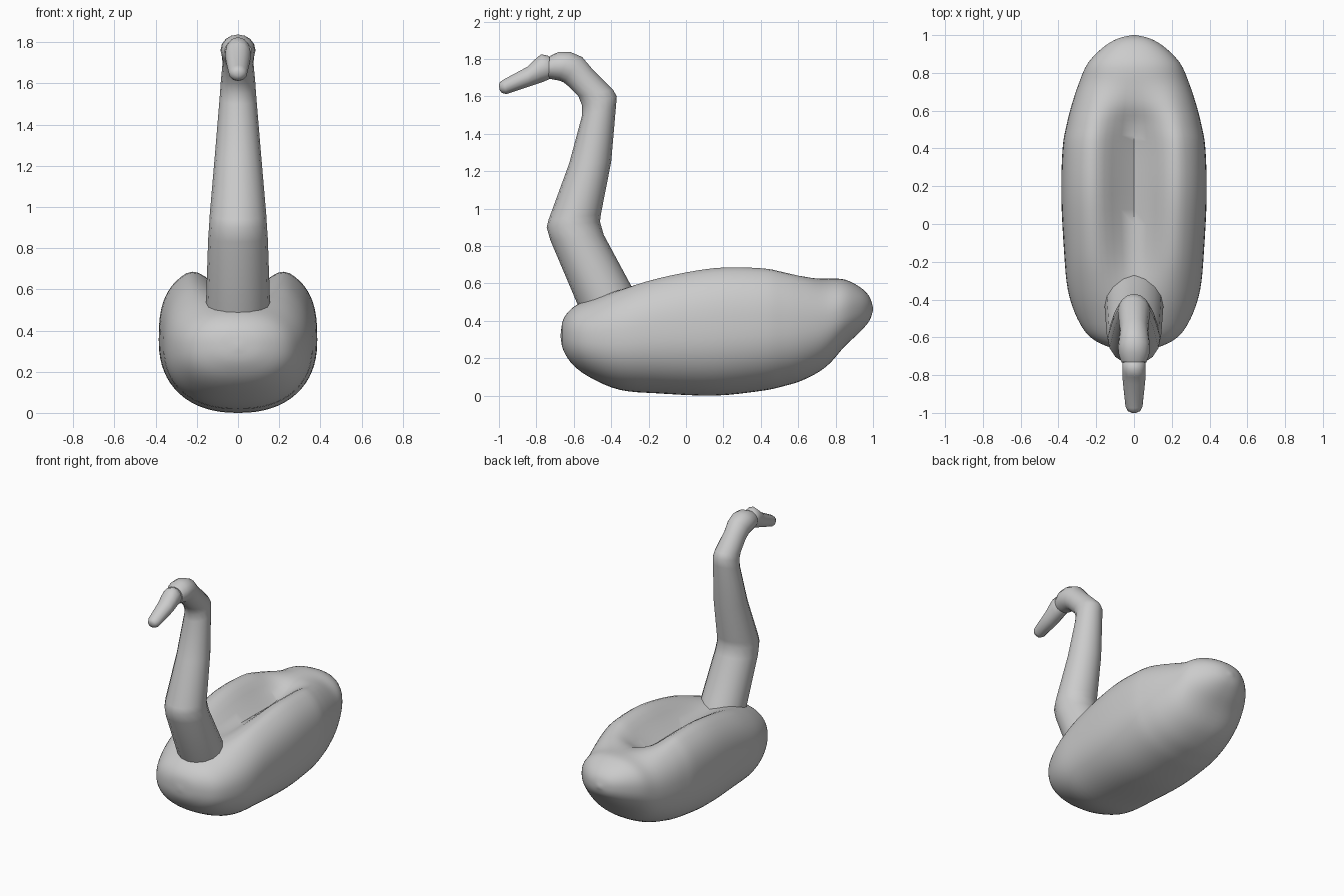
import bpy, bmesh, math


def loft(name, rings, angle=50):
    """Skin a list of equal-length point rings and cap both ends."""
    bm = bmesh.new()
    vr = [[bm.verts.new(p) for p in r] for r in rings]
    n = len(rings[0])
    for a, b in zip(vr, vr[1:]):
        for i in range(n):
            j = (i + 1) % n
            bm.faces.new((a[i], a[j], b[j], b[i]))
    bm.faces.new(vr[0])
    bm.faces.new(vr[-1])
    bmesh.ops.recalc_face_normals(bm, faces=bm.faces)
    me = bpy.data.meshes.new(name)
    bm.to_mesh(me)
    bm.free()
    ob = bpy.data.objects.new(name, me)
    bpy.context.collection.objects.link(ob)
    bpy.ops.object.select_all(action='DESELECT')
    ob.select_set(True)
    bpy.context.view_layer.objects.active = ob
    bpy.ops.object.shade_smooth_by_angle(angle=math.radians(angle))
    return ob


def spline(pts, steps):
    """Catmull-Rom interpolation of tuples of any length."""
    out = []
    for i in range(len(pts) - 1):
        p0, p1, p2 = pts[max(i - 1, 0)], pts[i], pts[i + 1]
        p3 = pts[min(i + 2, len(pts) - 1)]
        for s in range(steps):
            t = s / steps
            out.append(tuple(
                0.5 * (2 * b + (c - a) * t + (2 * a - 5 * b + 4 * c - d) * t * t
                       + (3 * b - a - 3 * c + d) * t ** 3)
                for a, b, c, d in zip(p0, p1, p2, p3)))
    return out + [pts[-1]]


def spow(v, e):
    return math.copysign(abs(v) ** e, v)


# Body: y, half width, bottom z, top z, depth of the hollow along the back
stations = [
    (-0.67, 0.01, 0.31, 0.33, 0), (-0.655, 0.12, 0.24, 0.41, 0),
    (-0.60, 0.23, 0.16, 0.475, 0), (-0.50, 0.30, 0.09, 0.53, 0.01),
    (-0.35, 0.35, 0.03, 0.595, 0.05), (-0.15, 0.37, 0.012, 0.655, 0.12),
    (0.15, 0.385, 0.0, 0.703, 0.17), (0.40, 0.378, 0.025, 0.703, 0.17),
    (0.52, 0.358, 0.05, 0.69, 0.13), (0.63, 0.33, 0.085, 0.67, 0.06),
    (0.75, 0.29, 0.155, 0.635, 0.01), (0.85, 0.245, 0.265, 0.62, 0),
    (0.93, 0.17, 0.34, 0.58, 0), (0.98, 0.09, 0.40, 0.53, 0),
    (1.00, 0.01, 0.455, 0.47, 0)]


def body_ring(y, w, zb, zt, dent, n=64):
    mid, h = (zb + zt) / 2, (zt - zb) / 2
    dent = max(dent, 0)
    # squarer shoulders where the back is hollowed
    e_top = 0.88 - 0.9 * min(dent, 0.18)
    pts = []
    for i in range(n):
        a = 2 * math.pi * i / n
        up = math.sin(a) > 0
        e = e_top if up else 0.88
        x = max(w, 0.004) * spow(math.cos(a), e)
        z = mid + h * spow(math.sin(a), e)
        if up:
            u = min(abs(x) / 0.25, 1)
            z += 0.10 * dent * math.sin(a)
            z -= 1.1 * dent * (0.6 * (0.5 + 0.5 * math.cos(math.pi * u))
                               + 0.4 * (1 - u) ** 1.5)
        pts.append((x, y, z))
    return pts


loft("body", [body_ring(*s) for s in spline(stations, 4)], 60)


# Neck, head and beak rings: front/under point, back/top point, half width
def tube_ring(y1, z1, y2, z2, w, n=16):
    pts = []
    for i in range(n):
        a = 2 * math.pi * i / n
        t = 0.5 + 0.5 * math.cos(a)
        pts.append((w * math.sin(a), y1 + (y2 - y1) * t, z1 + (z2 - z1) * t))
    return pts


neck = [(-0.54, 0.40, -0.24, 0.48, 0.155), (-0.585, 0.50, -0.30, 0.60, 0.155),
        (-0.725, 0.83, -0.44, 0.86, 0.145), (-0.745, 0.90, -0.46, 0.93, 0.14),
        (-0.735, 0.94, -0.455, 0.97, 0.138),
        (-0.625, 1.24, -0.40, 1.25, 0.113), (-0.555, 1.50, -0.375, 1.54, 0.09),
        (-0.555, 1.55, -0.37, 1.60, 0.086), (-0.575, 1.60, -0.39, 1.635, 0.083),
        (-0.63, 1.655, -0.50, 1.745, 0.075), (-0.655, 1.675, -0.555, 1.81, 0.08),
        (-0.68, 1.685, -0.62, 1.838, 0.085), (-0.71, 1.69, -0.68, 1.838, 0.08),
        (-0.735, 1.695, -0.73, 1.815, 0.066)]
loft("neck_and_head", [tube_ring(*r) for r in neck])

beak = [(-0.725, 1.695, -0.715, 1.80, 0.05), (-0.735, 1.69, -0.74, 1.818, 0.062),
        (-0.77, 1.675, -0.775, 1.825, 0.062), (-0.80, 1.665, -0.81, 1.795, 0.062),
        (-0.84, 1.652, -0.85, 1.757, 0.058), (-0.96, 1.612, -0.975, 1.69, 0.045),
        (-0.985, 1.618, -0.995, 1.676, 0.033), (-0.997, 1.635, -1.0, 1.66, 0.014)]
loft("beak", [tube_ring(*r, n=12) for r in beak])
